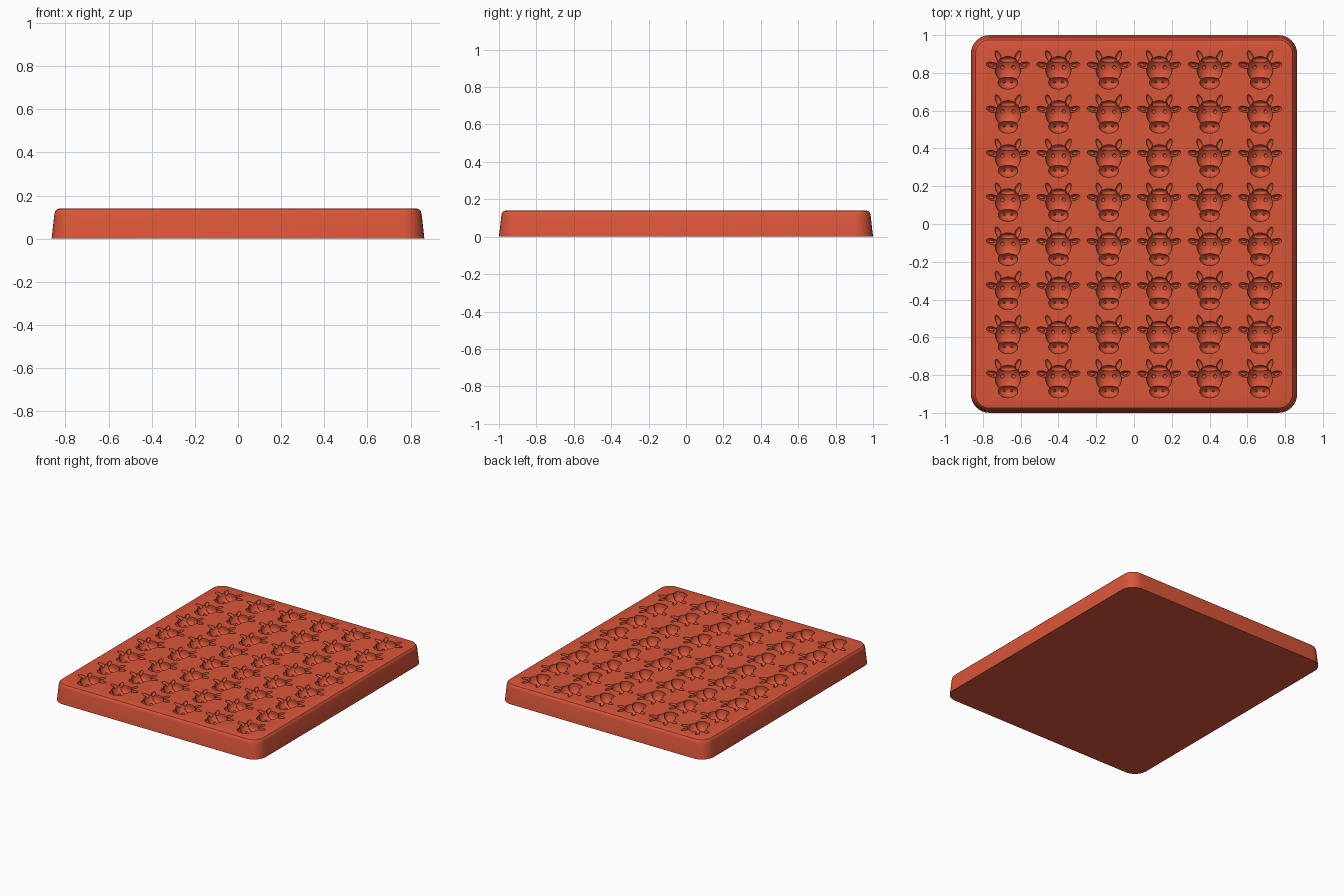
import bpy, bmesh, math
from mathutils import Matrix, Vector

cube = bpy.data.objects.get("Cube")
if cube:
    bpy.data.objects.remove(cube, do_unlink=True)

TOP = 0.14
COLS, ROWS = 6, 8
STEP_X, STEP_Y = 0.267, 0.2335

silicone = bpy.data.materials.new("terracotta_silicone")
silicone.use_nodes = True
colour = (0.70, 0.092, 0.042, 1)
silicone.diffuse_color = colour
silicone.node_tree.nodes["Principled BSDF"].inputs["Base Color"].default_value = colour


def add_object(name, bm):
    mesh = bpy.data.meshes.new(name)
    bm.to_mesh(mesh)
    bm.free()
    obj = bpy.data.objects.new(name, mesh)
    bpy.context.collection.objects.link(obj)
    mesh.materials.append(silicone)
    return obj


def ellipsoid(name, place, size, turn=0, segments=16):
    bm = bmesh.new()
    matrix = (Matrix.Translation(place) @ Matrix.Rotation(math.radians(turn), 4, 'Z')
              @ Matrix.Diagonal((*size, 1)))
    bmesh.ops.create_uvsphere(bm, u_segments=segments, v_segments=segments // 2 + 1,
                              radius=1, matrix=matrix)
    return add_object(name, bm)


def combine(target, tool, operation):
    mod = target.modifiers.new("combine", 'BOOLEAN')
    mod.operation = operation
    mod.solver = 'MANIFOLD'
    mod.object = tool
    bpy.context.view_layer.objects.active = target
    bpy.ops.object.modifier_apply(modifier=mod.name)
    bpy.data.objects.remove(tool, do_unlink=True)


# Tapered tray block with rounded corners and a soft top edge
def tray_block():
    bm = bmesh.new()
    rings = []
    for inset, z in ((0, 0), (0.013, 0.115), (0.017, 0.128), (0.025, 0.137), (0.036, TOP)):
        ring = []
        for corner, (sx, sy) in enumerate(((1, 1), (-1, 1), (-1, -1), (1, -1))):
            for i in range(9):
                a = math.radians(corner * 90 + i * 90 / 8)
                r = 0.1 - inset
                ring.append(bm.verts.new((sx * 0.764 + r * math.cos(a),
                                          sy * 0.9 + r * math.sin(a), z)))
        rings.append(ring)
    n = len(rings[0])
    for low, high in zip(rings, rings[1:]):
        for i in range(n):
            j = (i + 1) % n
            bm.faces.new((low[i], low[j], high[j], high[i]))
    bm.faces.new(rings[-1])
    bm.faces.new(rings[0][::-1])
    return add_object("mould_tray", bm)


# One cow head, face down, around the origin at the tray surface
def cow_head():
    head = ellipsoid("cow_head_cutter", (0, 0, 0.002), (0.068, 0.07, 0.062), segments=28)
    parts = [("muzzle", (0, -0.068, -0.012), (0.053, 0.036, 0.058), 0, 24),
             ("forelock", (0, 0.05, -0.018), (0.045, 0.02, 0.036), 0, 16)]
    for s in (-1, 1):
        parts += [("ear", (s * 0.082, 0.023, 0), (0.034, 0.016, 0.022), s * 14, 16),
                  ("horn", (s * 0.051, 0.07, 0.001), (0.014, 0.034, 0.02), -s * 22, 16),
                  ("eye", (s * 0.029, 0.012, -0.053), (0.01, 0.011, 0.01), 0, 10)]
    for part in parts:
        combine(head, ellipsoid(*part), 'UNION')
    # Nostrils and ear hollows
    for s in (-1, 1):
        combine(head, ellipsoid("nostril", (s * 0.021, -0.065, -0.07),
                                (0.009, 0.008, 0.012), 0, 10), 'DIFFERENCE')
        combine(head, ellipsoid("ear_hollow", (s * 0.088, 0.023, -0.024),
                                (0.02, 0.008, 0.012), s * 14, 12), 'DIFFERENCE')
    return head


# Repeat the head over the tray and sink it into the surface
tray = tray_block()
cutter = cow_head()
for axis, count, step in ((0, COLS, STEP_X), (1, ROWS, STEP_Y)):
    array = cutter.modifiers.new("repeat", 'ARRAY')
    array.count = count
    array.use_relative_offset = False
    array.use_constant_offset = True
    offset = Vector((0, 0, 0))
    offset[axis] = step
    array.constant_offset_displace = offset
    bpy.context.view_layer.objects.active = cutter
    bpy.ops.object.modifier_apply(modifier=array.name)
cutter.data.transform(Matrix.Translation((-STEP_X * (COLS - 1) / 2,
                                          -STEP_Y * (ROWS - 1) / 2, TOP)))
combine(tray, cutter, 'DIFFERENCE')

bpy.ops.object.select_all(action='DESELECT')
tray.select_set(True)
bpy.context.view_layer.objects.active = tray
bpy.ops.object.shade_smooth_by_angle(angle=math.radians(32))
